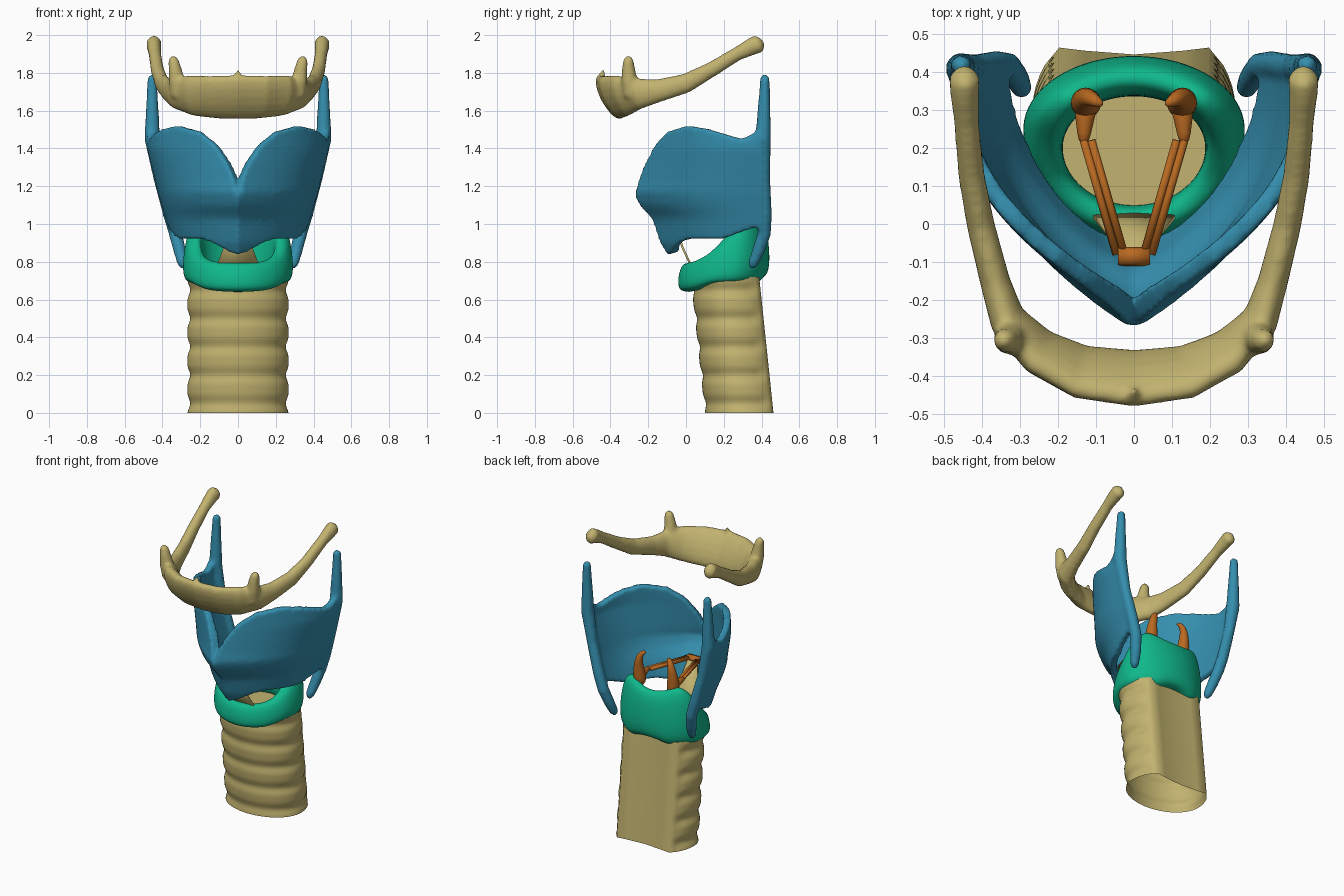
import bpy, bmesh
from math import sin, cos, pi, radians
from mathutils import Vector as V

if "Cube" in bpy.data.objects:
    bpy.data.objects.remove(bpy.data.objects["Cube"])


def material(name, rgb):
    m = bpy.data.materials.new(name)
    m.diffuse_color = (*rgb, 1)
    m.use_nodes = True
    m.node_tree.nodes["Principled BSDF"].inputs["Base Color"].default_value = m.diffuse_color
    return m


TAN = material("bone_tan", (.54, .45, .16))
BLUE = material("cartilage_blue", (.035, .27, .42))
GREEN = material("cartilage_green", (.005, .48, .26))
ORANGE = material("ligament_orange", (.48, .14, .015))


def interp(x, *pts):
    """Piecewise linear table lookup."""
    if x <= pts[0][0]:
        return pts[0][1]
    for (a, p), (b, q) in zip(pts, pts[1:]):
        if x <= b:
            return p + (q - p) * (x - a) / (b - a)
    return pts[-1][1]


def loft(bm, rings, wrap=False, caps=(True, True)):
    """Skin a row of closed rings; wrap joins the last ring to the first."""
    vs = [[bm.verts.new(p) for p in r] for r in rings]
    n = len(vs[0])
    for a, b in zip(vs, vs[1:] + vs[:1] if wrap else vs[1:]):
        for i in range(n):
            bm.faces.new((a[i], a[(i + 1) % n], b[(i + 1) % n], b[i]))
    if not wrap:
        if caps[0]:
            bm.faces.new(vs[0][::-1])
        if caps[1]:
            bm.faces.new(vs[-1])


def tube(bm, stations, ref=(0, 0, 1), n=12):
    """Elliptical tube: stations are (x, y, z, width, height, lean)."""
    rings, ref = [], V(ref)
    c = [V(s[:3]) for s in stations]
    for i, s in enumerate(stations):
        t = (c[min(i + 1, len(c) - 1)] - c[max(i - 1, 0)]).normalized()
        side = t.cross(ref).normalized()
        up = side.cross(t)
        w = s[3]
        h = s[4] if len(s) > 4 else w
        k = s[5] if len(s) > 5 else 0
        rings.append([c[i] + side * (w * cos(a) + k * h * sin(a)) + up * h * sin(a)
                      for a in (2 * pi * j / n for j in range(n))])
    loft(bm, rings)


def finish(name, bm, mat, subsurf=0):
    bmesh.ops.recalc_face_normals(bm, faces=bm.faces)
    for f in bm.faces:
        f.smooth = True
    me = bpy.data.meshes.new(name)
    bm.to_mesh(me)
    bm.free()
    ob = bpy.data.objects.new(name, me)
    bpy.context.collection.objects.link(ob)
    me.materials.append(mat)
    if subsurf:
        m = ob.modifiers.new("Subdivision", 'SUBSURF')
        m.levels = m.render_levels = subsurf
    return ob


def fuse(ob, voxel, rounds):
    """Melt overlapping pieces into one smooth body."""
    m = ob.modifiers.new("Remesh", 'REMESH')
    m.mode, m.voxel_size, m.use_smooth_shade = 'VOXEL', voxel, True
    s = ob.modifiers.new("Smooth", 'SMOOTH')
    s.factor, s.iterations = .5, rounds


def flip(stations):
    return [(-s[0], *s[1:]) for s in stations]


# Trachea: ringed D-section leaning back, flat rear wall, open below
bm = bmesh.new()
rings = []
for i in range(73):
    z = i * .01
    cy = .295 - .105 * z
    k = 1 - .055 * abs(cos(pi * (z - .05) / .15)) ** 4
    ring = []
    for j in range(41):
        a = radians(-132 + 264 * j / 40)
        ry = .195 if cos(a) > 0 else .255
        kk = k if 1 < j < 39 else .985
        ring.append((.268 * kk * sin(a), cy - ry * kk * cos(a), z))
    for x, d in ((.13, .160), (0, .150), (-.13, .160)):
        ring.append((x, cy + d, z))
    rings.append(ring)
loft(bm, rings, caps=(False, True))
trachea = finish("trachea", bm, TAN)
bpy.context.view_layer.objects.active = trachea
trachea.select_set(True)
bpy.ops.object.shade_smooth_by_angle(angle=radians(60))
trachea.select_set(False)

# Cricoid: signet ring, low in front and tall behind, widest toward the back
bm = bmesh.new()
rings = []
for i in range(36):
    a = 2 * pi * i / 36
    t = (1 - cos(a)) / 2
    top = interp(t, (0, .795), (.1, .805), (.25, .84), (.4, .90), (.55, .97), (.7, 1.04), (.85, 1.08), (1, 1.03))
    bot = interp(t, (0, .64), (.12, .65), (.3, .685), (.8, .685), (.93, .68), (1, .71))
    dx, dy = sin(a), -cos(a)
    ring = []
    for r, h in ((0, 0), (.5, 0), (.9, .06), (1, .3), (.93, .65), (.75, .94), (.45, 1), (.1, .95), (0, .5)):
        ox = .187 + .108 * r
        oy = .15 + .145 * r if dy < 0 else .135 + .060 * r
        ring.append((ox * dx, .20 + .05 * r + oy * dy, bot + (top - bot) * h))
    rings.append(ring)
loft(bm, rings, wrap=True)
finish("cricoid_cartilage", bm, GREEN, 2)


# Thyroid: two flaring plates meeting at a notched keel, with four horns
def width(z):
    return interp(z, (.76, .315), (.92, .35), (1.15, .42), (1.4, .482), (1.8, .482))


def plate(u, z):
    yf = interp(z, (.84, -.10), (.9, -.14), (1.03, -.18), (1.1, -.25), (1.17, -.282),
                (1.22, -.268), (1.42, -.24), (1.52, -.235))
    s = abs(u)
    x = width(z) * (1 - (1 - min(s, 1)) ** 2.6)
    return V((x if u > 0 else -x, yf + (.425 - yf) * s, z))


bm = bmesh.new()
rings = []
for i in range(-50, 51):
    u = i / 50
    s = abs(u)
    lo = interp(s, (0, .835), (.06, .85), (.12, .875), (.2, .905), (.3, .92), (.6, .92), (.75, .95), (.9, .98), (1, .96))
    hi = interp(s, (0, 1.15), (.02, 1.235), (.05, 1.32), (.106, 1.42), (.2, 1.49), (.35, 1.52), (.5, 1.505),
                (.8, 1.45), (.9, 1.48), (1, 1.56))
    outer, inner = [], []
    for j in range(19):
        z = lo + (hi - lo) * j / 18
        p = plate(u, z)
        n = (plate(u + .01, z) - plate(u - .01, z)).cross(plate(u, z + .02) - plate(u, z - .02))
        outer.append(p)
        inner.append(p - n.normalized() * (.046 + .02 * max(0, 1 - s * 8)))
    rings.append(outer + inner[::-1])
loft(bm, rings)
horn = [(width(z) - .028, y, z, r) for y, z, r in (
    (.418, 1.79, .012), (.418, 1.775, .026), (.415, 1.68, .030), (.412, 1.58, .036), (.408, 1.45, .042),
    (.412, 1.25, .034), (.42, 1.05, .036), (.415, .95, .036), (.385, .86, .034),
    (.355, .79, .028), (.345, .765, .012))]
for h in (horn, flip(horn)):
    tube(bm, h, ref=(0, 1, 0))
fuse(finish("thyroid_cartilage", bm, BLUE), .012, 4)

# Hyoid: tilted body, long rear horns, two lesser horns and a front spur
bm = bmesh.new()
half = [(.445, .405, 1.97, .018, .022, 0), (.445, .385, 1.955, .041, .050, 0),
        (.445, .345, 1.938, .038, .046, 0), (.440, .27, 1.90, .033, .037, 0),
        (.427, .13, 1.815, .035, .041, 0), (.403, 0, 1.745, .037, .052, 0),
        (.365, -.15, 1.705, .040, .062, 0), (.333, -.25, 1.69, .048, .082, .1),
        (.25, -.335, 1.68, .052, .108, .3), (.14, -.388, 1.672, .052, .114, .42)]
mid = [(0, -.405, 1.672, .052, .118, .46)]
tube(bm, flip(half) + mid + half[::-1], n=16)
lesser = [(.315, -.29, 1.68, .045), (.325, -.30, 1.76, .044), (.335, -.305, 1.83, .034),
          (.343, -.305, 1.87, .028), (.345, -.305, 1.89, .012)]
for h in (lesser, flip(lesser)):
    tube(bm, h, ref=(0, 1, 0))
tube(bm, [(0, -.43, 1.66, .022), (0, -.45, 1.75, .022), (0, -.44, 1.82, .010)], ref=(0, 1, 0))
fuse(finish("hyoid_bone", bm, TAN), .012, 4)

# Arytenoids: small pyramids with a forward process
body = [(.125, .32, 1.0, .03), (.125, .315, 1.045, .046), (.13, .325, 1.12, .034),
        (.122, .335, 1.19, .024), (.105, .325, 1.23, .018), (.08, .312, 1.235, .008)]
process = [(.125, .32, 1.065, .036), (.13, .27, 1.07, .024), (.132, .205, 1.075, .014)]
for side, fn in (("right", list), ("left", flip)):
    bm = bmesh.new()
    tube(bm, fn(body), ref=(0, 1, 0))
    tube(bm, fn(process))
    finish("arytenoid_" + side, bm, ORANGE, 1)

# Vocal ligaments: flat paired strands running to the keel
for side, sx in (("right", 1), ("left", -1)):
    bm = bmesh.new()
    for d in (-.010, .010):
        tube(bm, [(sx * (.122 + d), .22, 1.075, .011, .013), (sx * (.036 + d), -.08, 1.06, .011, .013)], n=6)
    finish("vocal_ligament_" + side, bm, ORANGE)
bm = bmesh.new()
tube(bm, [(-.042, -.085, 1.06, .025, .02), (.042, -.085, 1.06, .025, .02)], n=8)
finish("ligament_anchor", bm, ORANGE)

# Median membrane: trapezoid from the keel down to the cricoid arch
bm = bmesh.new()
loft(bm, [[(-w, y - .006, z), (w, y - .006, z), (w, y + .006, z), (-w, y + .006, z)]
          for w, y, z in ((.12, .035, .76), (.075, -.02, .88), (.035, -.07, 1.05))])
finish("cricothyroid_membrane", bm, TAN)
